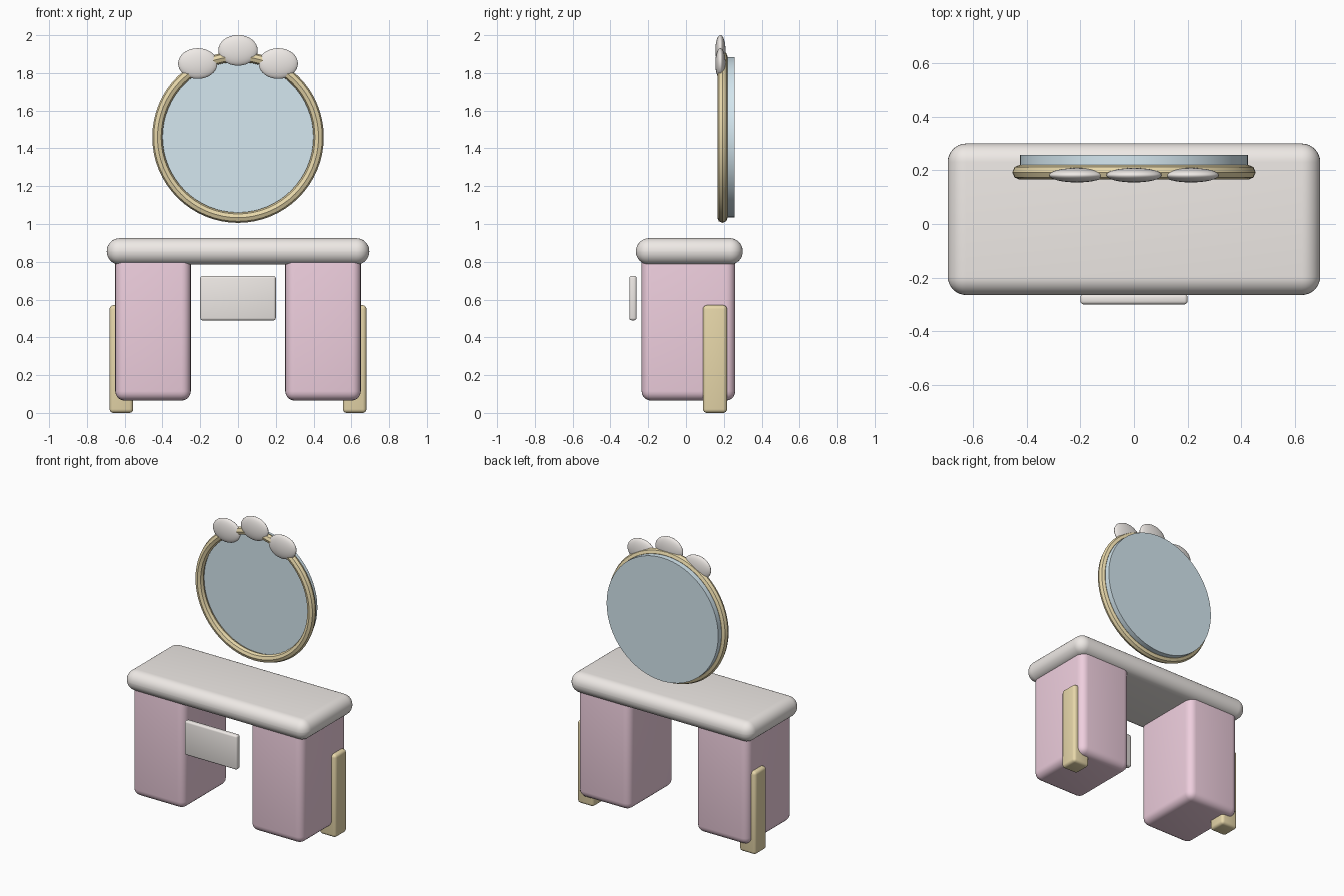
import bpy
import math

if "Cube" in bpy.data.objects:
    bpy.data.objects.remove(bpy.data.objects["Cube"])


def material(name, rgb):
    m = bpy.data.materials.new(name)
    m.diffuse_color = (*rgb, 1)
    m.use_nodes = True
    m.node_tree.nodes["Principled BSDF"].inputs["Base Color"].default_value = m.diffuse_color
    return m


CREAM = material("cream", (0.86, 0.82, 0.79))
PINK = material("pink", (0.86, 0.62, 0.73))
GOLD = material("gold", (0.80, 0.68, 0.40))
GLASS = material("glass", (0.66, 0.80, 0.87))


def finish(name, mat):
    o = bpy.context.object
    o.name = name
    o.data.materials.append(mat)
    bpy.ops.object.shade_smooth_by_angle(angle=math.radians(30))
    return o


def rounded_box(name, lo, hi, bevel, mat, segments=4):
    mid = [(a + b) / 2 for a, b in zip(lo, hi)]
    bpy.ops.mesh.primitive_cube_add(size=1, location=mid)
    o = bpy.context.object
    o.scale = [b - a for a, b in zip(lo, hi)]
    bpy.ops.object.transform_apply(location=False, rotation=False, scale=True)
    mod = o.modifiers.new("round", 'BEVEL')
    mod.width = bevel
    mod.segments = segments
    bpy.ops.object.modifier_apply(modifier=mod.name)
    return finish(name, mat)


# Table top with fully rounded rim
rounded_box("table_top", (-0.695, -0.265, 0.785), (0.695, 0.30, 0.925), 0.069, CREAM, 8)

# Pedestals and their rear side legs, left and right
for side, s in (("left", -1), ("right", 1)):
    def span(a, b):
        return sorted((s * a, s * b))
    x0, x1 = span(0.25, 0.65)
    rounded_box(side + "_pedestal", (x0, -0.235, 0.065), (x1, 0.26, 0.86), 0.05, PINK, 5)
    x0, x1 = span(0.555, 0.68)
    rounded_box(side + "_leg", (x0, 0.09, 0.0), (x1, 0.217, 0.57), 0.02, GOLD)

# Drawer front
rounded_box("drawer_front", (-0.20, -0.30, 0.49), (0.20, -0.262, 0.725), 0.012, CREAM, 3)

# Mirror disc and ring frame
upright = (math.pi / 2, 0, 0)
bpy.ops.mesh.primitive_cylinder_add(vertices=64, radius=0.425, depth=0.036,
                                    location=(0, 0.239, 1.46), rotation=upright)
finish("mirror_glass", GLASS)
bpy.ops.mesh.primitive_torus_add(major_radius=0.4265, minor_radius=0.0275,
                                 major_segments=64, minor_segments=8,
                                 location=(0, 0.193, 1.46), rotation=upright)
finish("mirror_frame", GOLD)

# Three flattened ornaments on the frame
for name, x, z in (("left", -0.213, 1.85), ("middle", 0, 1.92), ("right", 0.213, 1.85)):
    bpy.ops.mesh.primitive_uv_sphere_add(segments=32, ring_count=16, radius=1,
                                         location=(x, 0.182, z))
    bpy.context.object.scale = (0.104, 0.027, 0.081)
    finish(name + "_ornament", CREAM)
